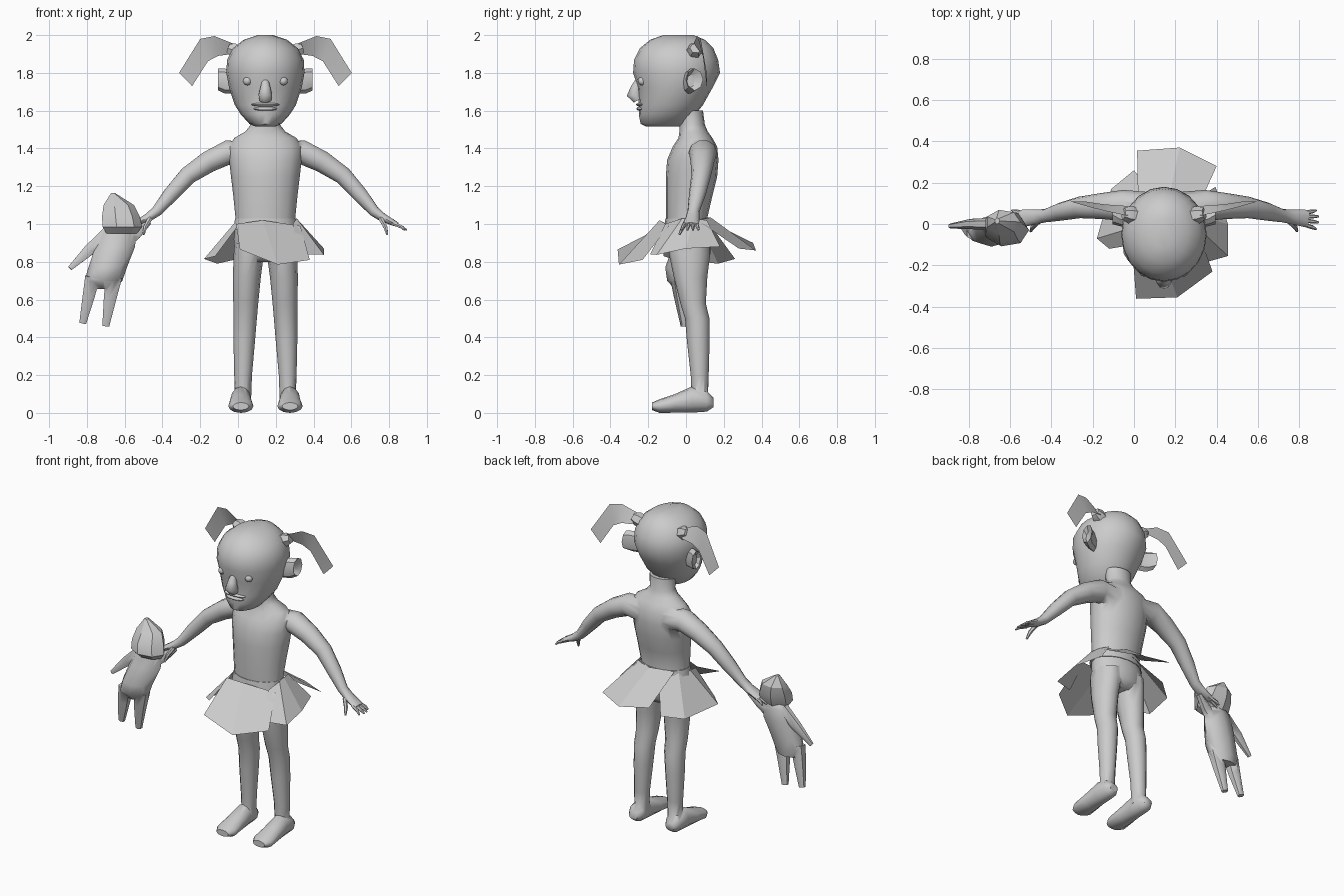
import bpy, bmesh, math
from mathutils import Vector

CX = 0.145  # centre line of the girl
grey = bpy.data.materials.new("plain_grey")
grey.diffuse_color = (0.6, 0.6, 0.6, 1)


def add(name, bm, angle=50):
    bmesh.ops.recalc_face_normals(bm, faces=bm.faces)
    me = bpy.data.meshes.new(name)
    bm.to_mesh(me)
    bm.free()
    me.materials.append(grey)
    me.shade_smooth()
    me.set_sharp_from_angle(angle=math.radians(angle))
    ob = bpy.data.objects.new(name, me)
    bpy.context.collection.objects.link(ob)
    return ob


def loft(name, rings, n=12, angle=50):
    """Capped skin over elliptical rings given as (centre, u, v)."""
    bm = bmesh.new()
    loops = []
    for c, u, v in rings:
        loops.append([bm.verts.new(Vector(c) + Vector(u) * math.cos(2 * math.pi * i / n)
                                   + Vector(v) * math.sin(2 * math.pi * i / n)) for i in range(n)])
    for a, b in zip(loops, loops[1:]):
        for i in range(n):
            j = (i + 1) % n
            bm.faces.new((a[i], a[j], b[j], b[i]))
    bm.faces.new(loops[0])
    bm.faces.new(loops[-1])
    return add(name, bm, angle)


def stack(name, rows, n=16, angle=50):
    """Upright loft from rows of (z, centre x, half width, front y, back y)."""
    return loft(name, [((x, (f + b) / 2, z), (w, 0, 0), (0, (b - f) / 2, 0))
                       for z, x, w, f, b in rows], n, angle)


def tube(name, pts, n=10, angle=50):
    """Tube along points (x, y, z, radius, depth radius along y)."""
    ps = [Vector(p[:3]) for p in pts]
    rings = []
    for i, p in enumerate(pts):
        t = (ps[min(i + 1, len(ps) - 1)] - ps[max(i - 1, 0)]).normalized()
        v = t.cross(Vector((0, 1, 0))).normalized()
        rings.append((ps[i], v.cross(t) * p[4], v * p[3]))
    return loft(name, rings, n, angle)


def ball(name, loc, size, seg=12):
    bm = bmesh.new()
    bmesh.ops.create_uvsphere(bm, u_segments=seg, v_segments=8, radius=1)
    bmesh.ops.scale(bm, vec=size, verts=bm.verts)
    bmesh.ops.translate(bm, vec=loc, verts=bm.verts)
    return add(name, bm)


def sheet(name, a, b):
    """Thin strip between two edge lines of equal length."""
    bm = bmesh.new()
    va, vb = [[bm.verts.new(p) for p in e] for e in (a, b)]
    for i in range(len(va) - 1):
        bm.faces.new((va[i], va[i + 1], vb[i + 1], vb[i]))
    return add(name, bm, 15)


def join(base, others):
    """Weld parts into one skin."""
    for o in others:
        m = base.modifiers.new("union", "BOOLEAN")
        m.operation, m.solver, m.object = "UNION", "EXACT", o
        bpy.context.view_layer.objects.active = base
        bpy.ops.object.modifier_apply(modifier=m.name)
        bpy.data.objects.remove(o)
    base.data.shade_smooth()
    base.data.set_sharp_from_angle(angle=math.radians(60))


def side(s, pts):
    """Place centre-relative points on the right (1) or left (-1)."""
    return [(CX + s * p[0],) + tuple(p[1:]) for p in pts]


# torso with neck
body = stack("body", [
    (0.80, CX, 0.10, -0.06, 0.09), (0.84, CX, 0.160, -0.09, 0.13), (0.92, CX, 0.168, -0.10, 0.135),
    (1.02, CX, 0.157, -0.105, 0.11), (1.15, CX, 0.170, -0.107, 0.14), (1.25, CX, 0.182, -0.107, 0.165),
    (1.34, CX, 0.192, -0.10, 0.172), (1.41, CX, 0.195, -0.07, 0.165), (1.455, CX, 0.165, -0.04, 0.14),
    (1.49, CX, 0.105, -0.035, 0.115), (1.525, CX, 0.078, -0.035, 0.10), (1.60, CX, 0.085, -0.035, 0.09)])

limbs = []
for s in (1, -1):
    # arms
    limbs.append(tube("arm", side(s, [
        (0.08, 0.08, 1.365, 0.075, 0.075), (0.20, 0.09, 1.378, 0.068, 0.075), (0.30, 0.087, 1.33, 0.060, 0.063),
        (0.41, 0.08, 1.257, 0.050, 0.052), (0.50, 0.06, 1.157, 0.043, 0.044), (0.575, 0.04, 1.068, 0.030, 0.032),
        (0.62, 0.035, 1.035, 0.024, 0.036), (0.68, 0.028, 1.005, 0.016, 0.042), (0.70, 0.026, 0.998, 0.010, 0.038)])))
    # legs
    limbs.append(stack("leg", [
        (0.06, CX + s * 0.118, 0.042, 0.03, 0.115), (0.20, CX + s * 0.118, 0.047, 0.025, 0.12),
        (0.38, CX + s * 0.112, 0.057, 0.005, 0.125), (0.50, CX + s * 0.107, 0.062, -0.005, 0.124),
        (0.58, CX + s * 0.104, 0.066, -0.03, 0.105), (0.72, CX + s * 0.098, 0.074, -0.065, 0.113),
        (0.84, CX + s * 0.088, 0.080, -0.09, 0.128), (0.90, CX + s * 0.085, 0.078, -0.09, 0.125)], 12))
    # feet
    limbs.append(loft("foot", [((CX + s * 0.13, y, z), (w, 0, 0), (0, 0, h)) for y, z, h, w in (
        (0.145, 0.055, 0.025, 0.030), (0.11, 0.062, 0.055, 0.052), (0.03, 0.070, 0.069, 0.054),
        (-0.06, 0.050, 0.049, 0.062), (-0.14, 0.036, 0.036, 0.067), (-0.18, 0.035, 0.020, 0.042))]))
join(body, limbs)

# fingers and thumbs
for s in (1, -1):
    for i, y in enumerate((-0.025, 0.008, 0.037, 0.066)):
        x = 0.755 - 0.012 * abs(i - 1.5)
        tube("finger", side(s, [(0.67, 0.026 + (y - 0.02) * 0.6, 1.005, 0.011, 0.010),
                                (0.72, 0.022 + (y - 0.02) * 0.85, 0.985, 0.010, 0.010),
                                (x, y, 0.968, 0.005, 0.005)]), 6)
    tube("thumb", side(s, [(0.61, 0.01, 1.03, 0.014, 0.014), (0.635, -0.015, 0.985, 0.012, 0.011),
                           (0.645, -0.035, 0.945, 0.006, 0.006)]), 6)

# head
stack("head", [
    (1.515, CX, 0.05, -0.21, -0.03), (1.53, CX, 0.085, -0.24, 0.0), (1.58, CX, 0.130, -0.25, 0.05),
    (1.63, CX, 0.162, -0.25, 0.09), (1.72, CX, 0.192, -0.255, 0.14), (1.80, CX, 0.207, -0.280, 0.18),
    (1.87, CX, 0.203, -0.275, 0.17), (1.93, CX, 0.172, -0.245, 0.145), (1.975, CX, 0.115, -0.19, 0.10),
    (2.0, CX, 0.04, -0.12, 0.04)], 20)

# face
tube("nose", [(CX, -0.25, 1.76, 0.018, 0.018), (CX, -0.265, 1.72, 0.028, 0.028),
              (CX, -0.272, 1.685, 0.038, 0.042), (CX, -0.255, 1.655, 0.032, 0.025)], 10, 70)
ball("upper_lip", (CX, -0.237, 1.632), (0.075, 0.028, 0.011))
ball("lower_lip", (CX, -0.237, 1.610), (0.062, 0.026, 0.012))

for s in (1, -1):
    ball("eye", (CX + s * 0.095, -0.232, 1.757), (0.023, 0.023, 0.023))
    # ears
    loft("ear", [((CX + s * x, y, z), (0, ry, 0), (0, 0, rz)) for x, y, z, ry, rz in (
        (0.17, 0.01, 1.75, 0.030, 0.060), (0.215, 0.025, 1.757, 0.035, 0.066),
        (0.250, 0.045, 1.765, 0.046, 0.058), (0.225, 0.025, 1.757, 0.020, 0.034))], 8, 30)
    # hair ties and flat hair bunches
    tube("hair_tie", side(s, [(0.13, 0.04, 1.905, 0.040, 0.04), (0.168, 0.045, 1.92, 0.042, 0.042),
                              (0.195, 0.05, 1.93, 0.028, 0.03)]), 6, 30)
    sheet("hair_bunch",
          side(s, [(0.175, 0.04, 1.957), (0.27, 0.06, 1.995), (0.345, 0.078, 1.98), (0.457, 0.11, 1.80)]),
          side(s, [(0.175, 0.087, 1.90), (0.25, 0.092, 1.89), (0.304, 0.097, 1.862), (0.388, 0.11, 1.73)]))

# skirt petals: waist edge, then hem edge
sheet("front_petal", [(-0.01, -0.10, 1.0), (0.13, -0.14, 1.02), (0.33, -0.09, 0.99)],
      [(0.01, -0.362, 0.865), (0.21, -0.355, 0.785), (0.38, -0.23, 0.81)])
sheet("right_petal", [(0.29, -0.11, 1.0), (0.31, -0.02, 1.03), (0.30, 0.04, 1.03), (0.28, 0.11, 1.02)],
      [(0.33, -0.19, 0.84), (0.455, -0.155, 0.837), (0.455, 0.0, 0.87), (0.395, 0.18, 0.88)])
sheet("back_petal", [(0.02, 0.09, 1.03), (0.17, 0.13, 1.035), (0.30, 0.06, 1.02)],
      [(0.015, 0.355, 0.90), (0.22, 0.37, 0.86), (0.40, 0.28, 0.87)])
sheet("left_petal", [(0.0, -0.10, 0.99), (-0.015, -0.02, 1.01), (0.01, 0.06, 1.02), (0.12, 0.11, 1.02)],
      [(-0.12, -0.12, 0.83), (-0.18, -0.07, 0.815), (-0.11, 0.17, 0.79), (0.0, 0.26, 0.815)])
# waistband
loft("waistband", [((CX, 0.005, z), (w, 0, 0), (0, d, 0)) for z, w, d in
                   ((0.97, 0.172, 0.122), (1.03, 0.160, 0.114))], 16)

# toy animal
toy = stack("toy_body", [
    (0.655, -0.715, 0.070, -0.06, 0.02), (0.70, -0.712, 0.100, -0.10, 0.03), (0.77, -0.69, 0.102, -0.11, 0.04),
    (0.88, -0.65, 0.105, -0.07, 0.05), (0.95, -0.635, 0.095, -0.05, 0.045), (1.00, -0.62, 0.070, -0.04, 0.03)], 8)
join(toy, [
    tube("toy_leg", [(-0.77, -0.04, 0.72, 0.045, 0.045), (-0.79, -0.03, 0.62, 0.037, 0.035),
                     (-0.822, -0.01, 0.475, 0.021, 0.018)], 6),
    tube("toy_leg", [(-0.655, -0.04, 0.72, 0.048, 0.045), (-0.675, -0.03, 0.62, 0.040, 0.035),
                     (-0.70, -0.01, 0.46, 0.021, 0.018)], 6),
    tube("toy_arm", [(-0.69, 0.0, 0.95, 0.04, 0.03), (-0.79, 0.0, 0.86, 0.034, 0.025),
                     (-0.89, -0.01, 0.765, 0.014, 0.012)], 6),
    tube("toy_arm", [(-0.60, 0.0, 0.91, 0.045, 0.03), (-0.54, 0.01, 0.95, 0.035, 0.028),
                     (-0.47, 0.03, 1.01, 0.015, 0.02)], 6)])
stack("toy_head", [
    (0.95, -0.62, 0.085, -0.07, 0.03), (0.985, -0.618, 0.110, -0.11, 0.05), (1.04, -0.625, 0.105, -0.10, 0.07),
    (1.10, -0.635, 0.085, -0.05, 0.07), (1.163, -0.662, 0.012, 0.0, 0.03)], 7, 30)
